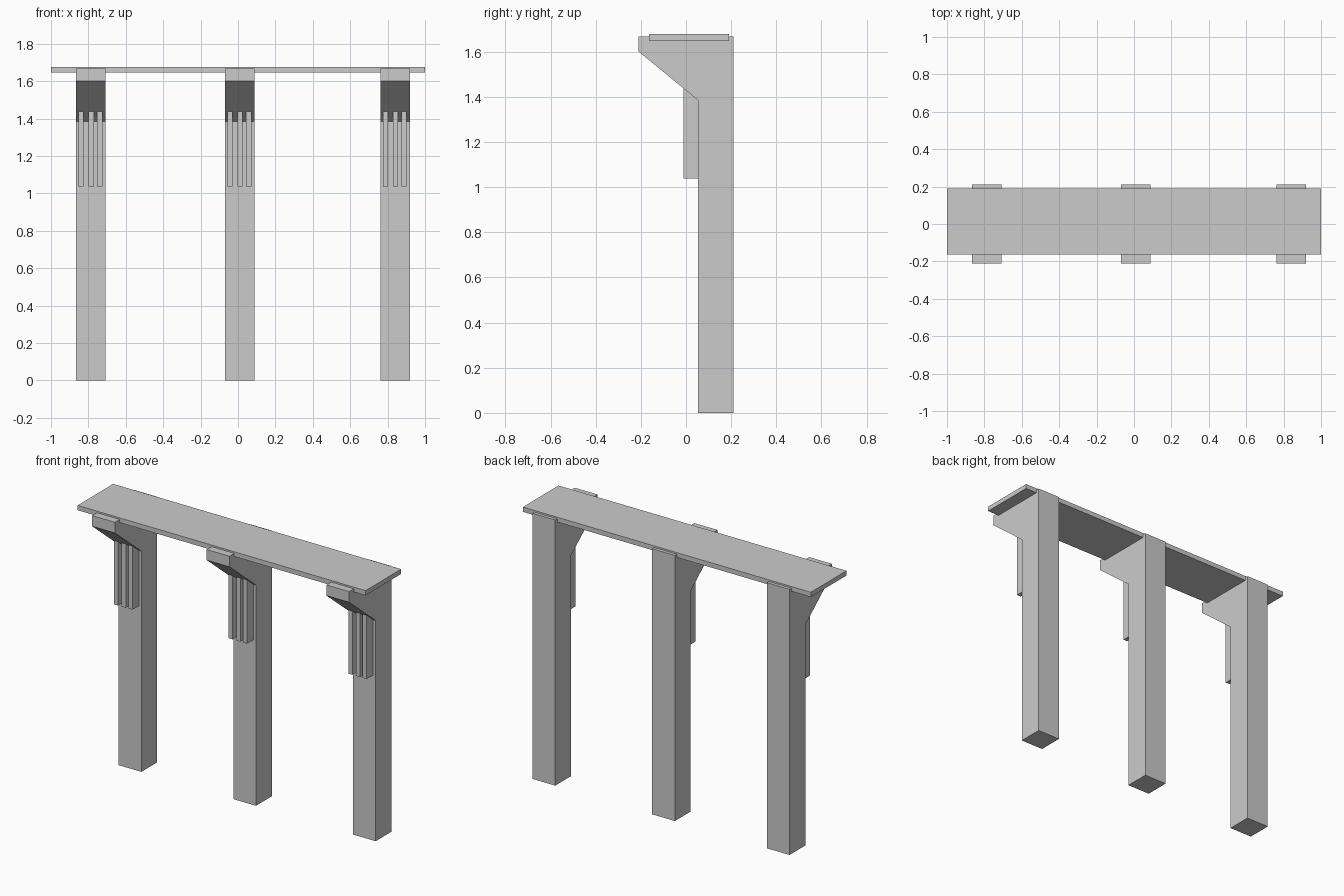
import bpy

if "Cube" in bpy.data.objects:
    bpy.data.objects.remove(bpy.data.objects["Cube"])

def prism(name, profile, x0, x1):
    """Extrude a (y, z) outline along x."""
    n = len(profile)
    verts = [(x, y, z) for x in (x0, x1) for y, z in profile]
    faces = [tuple(reversed(range(n))), tuple(range(n, 2 * n))]
    faces += [(i, (i + 1) % n, n + (i + 1) % n, n + i) for i in range(n)]
    mesh = bpy.data.meshes.new(name)
    mesh.from_pydata(verts, [], faces)
    mesh.update()
    obj = bpy.data.objects.new(name, mesh)
    bpy.context.collection.objects.link(obj)
    return obj

def rect(y0, y1, z0, z1):
    return [(y0, z0), (y1, z0), (y1, z1), (y0, z1)]

POST_FRONT, POST_BACK, POST_TOP = 0.053, 0.21, 1.667

# Post and sloped bracket share one outline
post_outline = [(POST_FRONT, 0), (POST_BACK, 0), (POST_BACK, POST_TOP),
                (-0.21, POST_TOP), (-0.21, 1.6), (POST_FRONT, 1.385)]

# Shelf board, slightly proud of the bracket tops
prism("shelf_board", rect(-0.163, 0.19, 1.647, 1.677), -1, 1)

for side, cx in (("left", -0.787), ("middle", 0.009), ("right", 0.84)):
    prism(f"{side}_post", post_outline, cx - 0.079, cx + 0.079)
    # Three vertical ribs under each bracket
    for i, dx in enumerate((-0.052, 0.002, 0.048)):
        prism(f"{side}_rib_{i + 1}", rect(-0.012, POST_FRONT, 1.038, 1.438),
              cx + dx - 0.014, cx + dx + 0.014)
